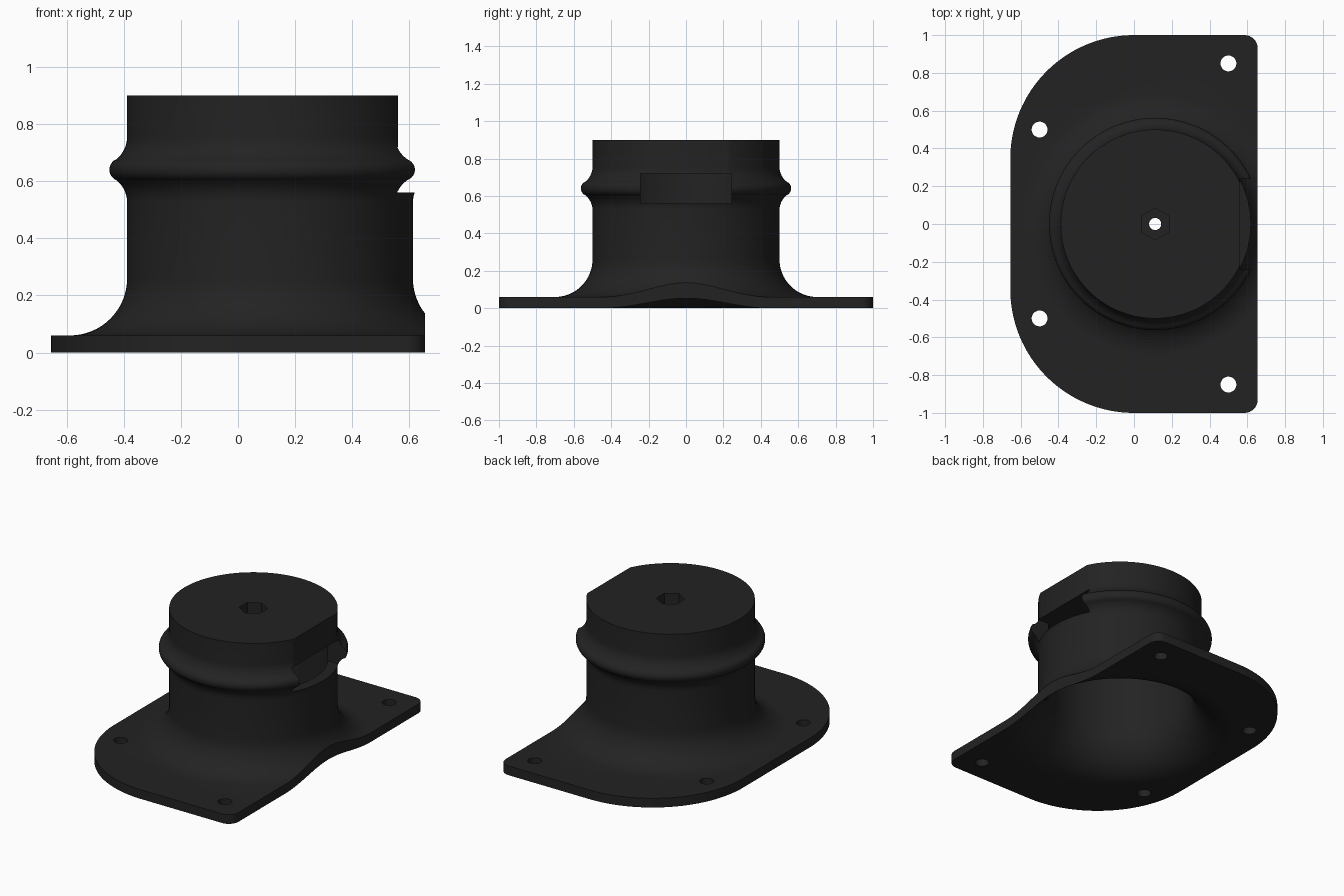
import bpy, bmesh, math

if "Cube" in bpy.data.objects:
    bpy.data.objects.remove(bpy.data.objects["Cube"])

AXIS = 0.112          # x position of the round neck
EDGE = 0.655          # half width of the plate

dark = bpy.data.materials.new("dark_grey_plastic")
dark.diffuse_color = (0.0165, 0.0165, 0.0165, 1)
dark.use_nodes = True
dark.node_tree.nodes["Principled BSDF"].inputs["Base Color"].default_value = dark.diffuse_color


def finish(bm, name):
    bmesh.ops.recalc_face_normals(bm, faces=bm.faces)
    me = bpy.data.meshes.new(name)
    bm.to_mesh(me)
    bm.free()
    me.materials.append(dark)
    ob = bpy.data.objects.new(name, me)
    bpy.context.collection.objects.link(ob)
    return ob


def prism(name, outline, z0, z1):
    """Extrude a flat outline from z0 to z1."""
    bm = bmesh.new()
    face = bm.faces.new([bm.verts.new((x, y, z0)) for x, y in outline])
    up = bmesh.ops.extrude_face_region(bm, geom=[face])["geom"]
    for v in up:
        if isinstance(v, bmesh.types.BMVert):
            v.co.z = z1
    return finish(bm, name)


def lathe(name, profile, seg=128):
    """Revolve (radius, z) points about the neck axis and cap both ends."""
    bm = bmesh.new()
    rings = []
    for r, z in profile:
        rings.append([bm.verts.new((AXIS + r * math.cos(math.tau * i / seg),
                                    r * math.sin(math.tau * i / seg), z))
                      for i in range(seg)])
    for a, b in zip(rings, rings[1:]):
        for i in range(seg):
            j = (i + 1) % seg
            bm.faces.new((a[i], a[j], b[j], b[i]))
    bm.faces.new(rings[0])
    bm.faces.new(rings[-1])
    return finish(bm, name)


def arc(cx, cy, r, a0, a1, n):
    return [(cx + r * math.cos(math.radians(a0 + (a1 - a0) * i / n)),
             cy + r * math.sin(math.radians(a0 + (a1 - a0) * i / n)))
            for i in range(n + 1)]


def circle(x, y, r, n=32, start=0):
    return arc(x, y, r, start, start + 360, n)[:-1]


def rect(x0, x1, y):
    return [(x0, -y), (x1, -y), (x1, y), (x0, y)]


def combine(target, tool, operation):
    mod = target.modifiers.new(operation, 'BOOLEAN')
    mod.operation, mod.solver, mod.object = operation, 'EXACT', tool
    bpy.context.view_layer.objects.active = target
    bpy.ops.object.modifier_apply(modifier=mod.name)
    bpy.data.objects.remove(tool)


# Mounting plate: two large rounded corners, two small ones
half = arc(EDGE - 0.07, 0.93, 0.07, 0, 90, 8) + arc(0, 1 - EDGE, EDGE, 90, 180, 32)
outline = half + [(x, -y) for x, y in reversed(half)]
adapter = prism("flanged_hose_adapter", outline, 0, 0.06)

# Neck: flared foot, straight wall, retaining bead
foot = arc(0.70, 0.26, 0.20, 270, 180, 16)
bead_low = arc(0.60, 0.525, 0.10, 180, 128, 7)
bead_tip = arc(0.522, 0.64, 0.04, -52, 52, 10)
bead_high = [(r, 1.28 - z) for r, z in reversed(bead_low)]
neck = lathe("neck", [(0.70, 0.03)] + foot + bead_low + bead_tip + bead_high + [(0.5, 0.9)])
combine(neck, prism("edge_trim", rect(EDGE, 1.2, 1.2), -0.5, 1.5), 'DIFFERENCE')
combine(adapter, neck, 'UNION')

# Hollow inside with a matching flare at the bottom
bore = lathe("bore", [(0.70, -0.1)] + arc(0.70, 0.26, 0.26, 270, 180, 20) + [(0.44, 0.72)])
combine(adapter, bore, 'DIFFERENCE')

# Side window and the flat above it
combine(adapter, prism("window", rect(0.35, 1.0, 0.242), 0.56, 0.72), 'DIFFERENCE')
combine(adapter, prism("flat", rect(0.56, 1.0, 0.6), 0.718, 1.2), 'DIFFERENCE')

# Hexagonal pocket with bolt hole in the top
combine(adapter, prism("hex_pocket", circle(AXIS, 0, 0.085, 6, 90), 0.81, 1.0), 'DIFFERENCE')
combine(adapter, prism("bolt_hole", circle(AXIS, 0, 0.032), 0.6, 1.0), 'DIFFERENCE')

# Screw holes in the plate
for x, y in ((0.5, 0.85), (-0.5, 0.5)):
    for side in (1, -1):
        combine(adapter, prism("screw_hole", circle(x, side * y, 0.042), -0.2, 0.2), 'DIFFERENCE')

bpy.ops.object.select_all(action='DESELECT')
adapter.select_set(True)
bpy.context.view_layer.objects.active = adapter
bpy.ops.object.shade_smooth_by_angle(angle=math.radians(30))
